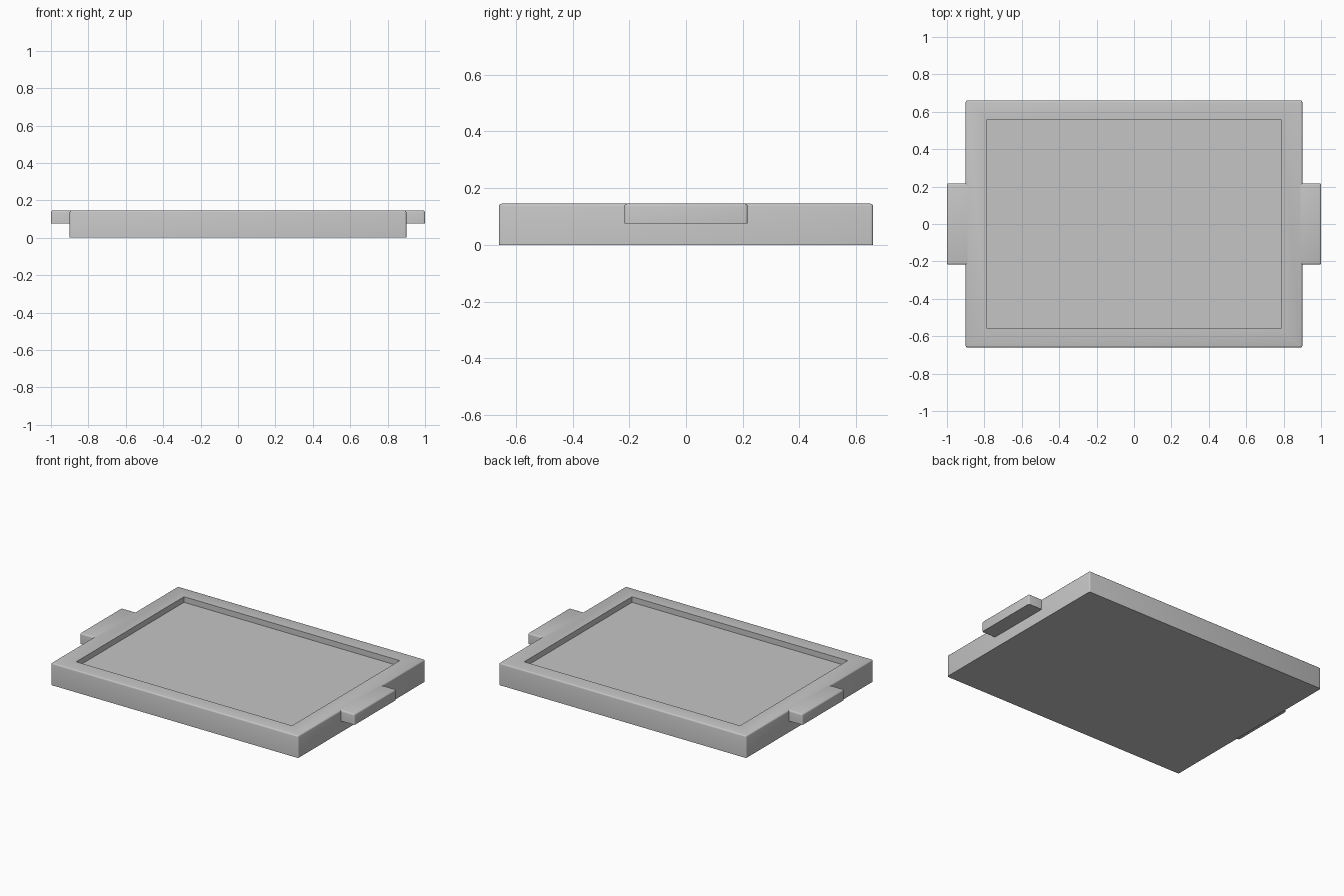
import bpy
import bmesh
from math import copysign

cube = bpy.data.objects.get("Cube")
if cube:
    bpy.data.objects.remove(cube, do_unlink=True)

HALF_X, HALF_Y, HEIGHT = 0.9, 0.66, 0.145
RECESS_X, RECESS_Y, RECESS_DEPTH = 0.785, 0.56, 0.037
HANDLE_Y, HANDLE_Z, HANDLE_END = 0.217, 0.075, 1.0
ROUND = 0.009

grey = bpy.data.materials.new("plain grey")
grey.use_nodes = True
colour = (0.56, 0.56, 0.56, 1)
grey.diffuse_color = colour
grey.node_tree.nodes["Principled BSDF"].inputs["Base Color"].default_value = colour


def box(low, high):
    bm = bmesh.new()
    bmesh.ops.create_cube(bm, size=1)
    for v in bm.verts:
        v.co = [b if c > 0 else a for a, b, c in zip(low, high, v.co)]
    bm.normal_update()
    return bm


def round_edges(bm, rule):
    edges = [e for e in bm.edges if rule(e.verts[0].co, e.verts[1].co)]
    bmesh.ops.bevel(bm, geom=edges, offset=ROUND, segments=3, profile=0.5,
                    affect="EDGES", clamp_overlap=True)


def finish(bm, name):
    bmesh.ops.recalc_face_normals(bm, faces=bm.faces[:])
    mesh = bpy.data.meshes.new(name)
    bm.to_mesh(mesh)
    bm.free()
    mesh.materials.append(grey)
    obj = bpy.data.objects.new(name, mesh)
    bpy.context.collection.objects.link(obj)
    bpy.ops.object.select_all(action="DESELECT")
    obj.select_set(True)
    bpy.context.view_layer.objects.active = obj
    bpy.ops.object.shade_smooth_by_angle(angle=0.6)


# Tray slab with a shallow rectangular recess
bm = box((-HALF_X, -HALF_Y, 0), (HALF_X, HALF_Y, HEIGHT))
floor = next(f for f in bm.faces if f.normal.z > 0.9)
bmesh.ops.inset_region(bm, faces=[floor], thickness=HALF_Y - RECESS_Y)
for v in floor.verts:
    v.co.x = copysign(RECESS_X, v.co.x)
    v.co.y = copysign(RECESS_Y, v.co.y)
floor = bmesh.ops.extrude_discrete_faces(bm, faces=[floor])["faces"][0]
for v in floor.verts:
    v.co.z -= RECESS_DEPTH


# Softened outer rim and upright corners
def on_wall(p):
    return abs(p.x) > HALF_X - 0.001 and abs(p.y) > HALF_Y - 0.001


round_edges(bm, lambda a, b: on_wall(a) and on_wall(b) and max(a.z, b.z) > 0.01)
finish(bm, "tray")

# Side handles, flush with the rim
for side, name in ((1, "left_handle"), (-1, "right_handle")):
    ends = sorted((side * (HALF_X - ROUND), side * HANDLE_END))
    bm = box((ends[0], -HANDLE_Y, HANDLE_Z), (ends[1], HANDLE_Y, HEIGHT))
    round_edges(bm, lambda a, b: max(a.z, b.z) > HEIGHT - 0.001
                and max(abs(a.x), abs(b.x)) > HALF_X)
    finish(bm, name)
